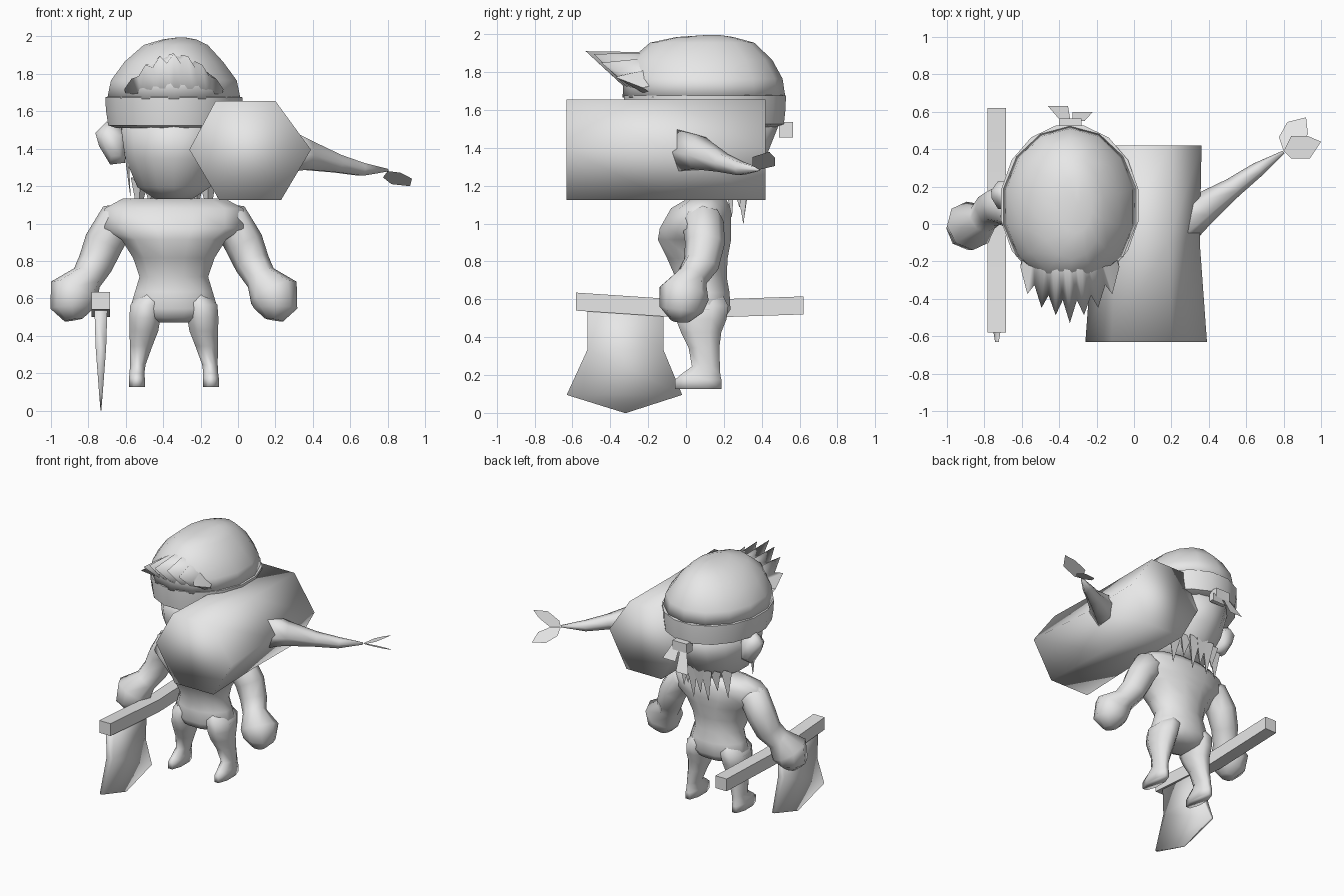
import bpy, bmesh, math
from mathutils import Vector

if "Cube" in bpy.data.objects:
    bpy.data.objects.remove(bpy.data.objects["Cube"])

CX = -0.343  # centre line of the figure
grey = bpy.data.materials.new("plain grey")
grey.diffuse_color = (0.8, 0.8, 0.8, 1)
grey.use_nodes = True
grey.node_tree.nodes["Principled BSDF"].inputs["Base Color"].default_value = grey.diffuse_color


def finish(name, bm, angle=180, solid=True):
    if solid:
        bmesh.ops.recalc_face_normals(bm, faces=bm.faces)
    me = bpy.data.meshes.new(name)
    bm.to_mesh(me)
    bm.free()
    me.materials.append(grey)
    for p in me.polygons:
        p.use_smooth = True
    me.set_sharp_from_angle(angle=math.radians(angle))
    ob = bpy.data.objects.new(name, me)
    bpy.context.collection.objects.link(ob)
    return ob


def skin(name, rings, angle=180):
    """Join rings of points into a capped skin."""
    bm = bmesh.new()
    vs = [[bm.verts.new(p) for p in r] for r in rings]
    n = len(vs[0])
    for a, b in zip(vs, vs[1:]):
        for i in range(n):
            j = (i + 1) % n
            bm.faces.new((a[i], a[j], b[j], b[i]))
    bm.faces.new(vs[0])
    bm.faces.new(vs[-1])
    return finish(name, bm, angle)


def stack(name, rows, n=12, angle=180):
    """Horizontal ellipses: x, y, z, x radius, y radius."""
    return skin(name, [[(x + rx * math.cos(2 * math.pi * (i + .5) / n),
                         y + ry * math.sin(2 * math.pi * (i + .5) / n), z)
                        for i in range(n)] for x, y, z, rx, ry in rows], angle)


def tube(name, pts, ref, n=8):
    """Tube along x, y, z, radius points."""
    ps = [Vector(p[:3]) for p in pts]
    rings = []
    for k, p in enumerate(ps):
        t = (ps[min(k + 1, len(ps) - 1)] - ps[max(k - 1, 0)]).normalized()
        u = Vector(ref).cross(t).normalized()
        v = t.cross(u)
        rings.append([p + pts[k][3] * (u * math.cos(2 * math.pi * i / n) +
                                       v * math.sin(2 * math.pi * i / n)) for i in range(n)])
    return skin(name, rings)


def spikes(name, items):
    """Three-sided spikes: three base points and a tip."""
    bm = bmesh.new()
    for pts in items:
        a, b, c, t = [bm.verts.new(p) for p in pts]
        for f in ((a, b, t), (b, c, t), (c, a, t), (a, c, b)):
            bm.faces.new(f)
    return finish(name, bm, 60)


def sheet(name, pts):
    bm = bmesh.new()
    bm.faces.new([bm.verts.new(p) for p in pts])
    return finish(name, bm, solid=False)


# Torso with squared shoulders
stack("torso", [(CX, y, z, rx, ry) for z, rx, y, ry in (
    (1.14, .28, .11, .10), (1.085, .385, .08, .165), (.98, .385, .05, .195), (.92, .29, .045, .20),
    (.82, .225, .06, .165), (.72, .19, .08, .14), (.64, .215, .085, .15),
    (.55, .243, .085, .155), (.50, .20, .08, .125), (.475, .10, .08, .08))])

# Limbs and ears, both sides
EAR = ((.26, 1.50), (.36, 1.55), (.42, 1.49), (.40, 1.42), (.34, 1.32), (.26, 1.33))
for s, side in ((-1, "left"), (1, "right")):
    tube(side + "_arm", [(CX + s * x, y, z, r) for x, y, z, r in (
        (.22, .08, 1.02, .10), (.31, .09, 1.01, .11), (.375, .10, .90, .105),
        (.42, .08, .79, .095), (.465, .03, .715, .085), (.535, -.01, .635, .135),
        (.545, -.025, .55, .115), (.535, -.03, .49, .05))], (0, 1, 0))
    stack(side + "_leg", [(CX + s * x, y, z, rx, ry) for x, y, z, rx, ry in (
        (.10, .085, .66, .06, .10), (.145, .085, .57, .095, .15), (.155, .08, .50, .09, .145),
        (.16, .08, .43, .083, .115), (.175, .095, .35, .065, .088),
        (.193, .105, .25, .045, .08), (.197, .075, .205, .043, .115),
        (.198, .065, .18, .046, .132), (.198, .065, .13, .046, .132))], 8)
    skin(side + "_ear", [[(CX + s * (.33 + (x - .33) * k), y, 1.43 + (z - 1.43) * k)
                          for x, z in EAR] for y, k in ((.08, .6), (.14, 1), (.18, 1), (.23, .6))])
    spikes(side + "_side_lock", [
        ((CX + s * .25, -.04, 1.53), (CX + s * .285, .02, 1.53),
         (CX + s * .26, .12, 1.53), (CX + s * .23, .0, 1.13))])

# Head with the back of the hair
stack("head", [(CX, y, z, rx, ry) for z, rx, y, ry in (
    (1.135, .10, .06, .16), (1.20, .20, .065, .255), (1.35, .265, .075, .345),
    (1.55, .29, .10, .40))], 14)

# Headband and cap
stack("headband", [(CX, .10, z, rx, ry) for z, rx, ry in (
    (1.515, .31, .38), (1.53, .358, .425), (1.61, .37, .434),
    (1.68, .374, .436), (1.685, .34, .40))], 16, 60)
stack("cap", [(CX + x, y, z, rx, ry) for z, x, rx, y, ry in (
    (1.67, 0, .366, .095, .43), (1.77, 0, .345, .09, .42), (1.87, 0, .27, .08, .375),
    (1.96, .01, .175, .085, .275), (1.99, .03, .09, .10, .15), (2.0, .04, .02, .14, .04))], 14)

# Front hair fringe sweeping out of the cap: crown edge, ragged tips, underside
top, tips, under = [], [], []
N = 14
for i in range(N + 1):
    d = -.265 + .53 * i / N
    q = math.sqrt(1 - (d / .36) ** 2)
    edge = 1 - (d / .285) ** 2
    short = 0 if i % 2 else 1
    top.append((CX + d * .85, .09 - .30 * q, 1.72 + .19 * edge))
    tips.append((CX + d, .06 - .56 * q + .09 * short - .03 * (i == 7),
                 1.70 + .18 * edge + (.035 - .05 * short) * edge))
    under.append((CX + d * .95, .10 - .365 * q, 1.67))
bm = bmesh.new()
rows = [[bm.verts.new(p) for p in r] for r in (top, tips, under)]
for a, b in zip(rows, rows[1:]):
    for i in range(N):
        bm.faces.new((a[i], a[i + 1], b[i + 1], b[i]))
finish("front_fringe", bm, 100)

# Ragged hair ends at the neck
ends = []
for i in range(7):
    d = -.18 + i * .06
    q = math.sqrt(1 - (d / .25) ** 2)
    ends.append(((CX + d - .05, .07 + .27 * q, 1.25), (CX + d + .05, .07 + .27 * q, 1.25),
                 (CX + d, .05 + .22 * q, 1.22),
                 (CX + d * 1.05, .09 + .22 * q, .98 + .07 * (i % 2) + abs(d) * .3)))
spikes("neck_hair", ends)

# Headband knot and its two tails
skin("knot", [[(x, y, z) for x, y in ((-.40, .49), (-.28, .49), (-.28, .565), (-.40, .565))]
              for z in (1.46, 1.54)], 30)
for name, pts in (("left_tail", ((-.395, .555), (-.34, .555), (-.353, .63), (-.46, .63))),
                  ("right_tail", ((-.33, .55), (-.265, .55), (-.22, .60), (-.33, .60)))):
    sheet(name, [(x, y, 1.50 - 2.0 * (y - .55)) for x, y in pts])

# Log on the shoulder
hexagon = ((-.26, 1.40), (-.12, 1.66), (.20, 1.66), (.39, 1.40), (.23, 1.13), (-.10, 1.13))
skin("log", [[(.07 + (x - .07) * k, y, z) for x, z in hexagon]
             for y, k in ((-.63, 1), (-.10, .88), (.42, .91))])

# Branch and leaves
tube("branch", [(.24, .0, 1.39, .13), (.36, .075, 1.37, .09), (.53, .195, 1.325, .055),
                (.66, .29, 1.295, .04), (.80, .385, 1.29, .008)], (0, 0, 1), 6)
sheet("upper_leaf", [(x, y, 1.29 + (x - .80) * .47) for x, y in (
    (.80, .39), (.84, .35), (.94, .35), (1.0, .44), (.93, .47), (.84, .47))])
sheet("lower_leaf", [(x, y, 1.29 - (y - .38) * .45) for x, y in (
    (.80, .39), (.87, .41), (.93, .48), (.92, .57), (.82, .545), (.775, .465))])

# Axe handle and blade
skin("axe_handle", [[(-.782, y, a), (-.685, y, a), (-.685, y, b), (-.782, y, b)]
                    for y, a, b in ((-.58, .545, .64), (.02, .505, .60), (.62, .525, .62))], 40)
skin("axe_blade", [[(-.733 - t, a, z), (-.733 + t, a, z), (-.733 + t, b, z), (-.733 - t, b, z)]
                   for z, a, b, t in ((.56, -.52, -.12, .035), (.34, -.52, -.12, .028),
                                      (.10, -.63, -.02, .010), (.005, -.325, -.315, .002))])
# Rest the blade tip on the ground plane
for ob in bpy.data.objects:
    ob.location.z = -.005
